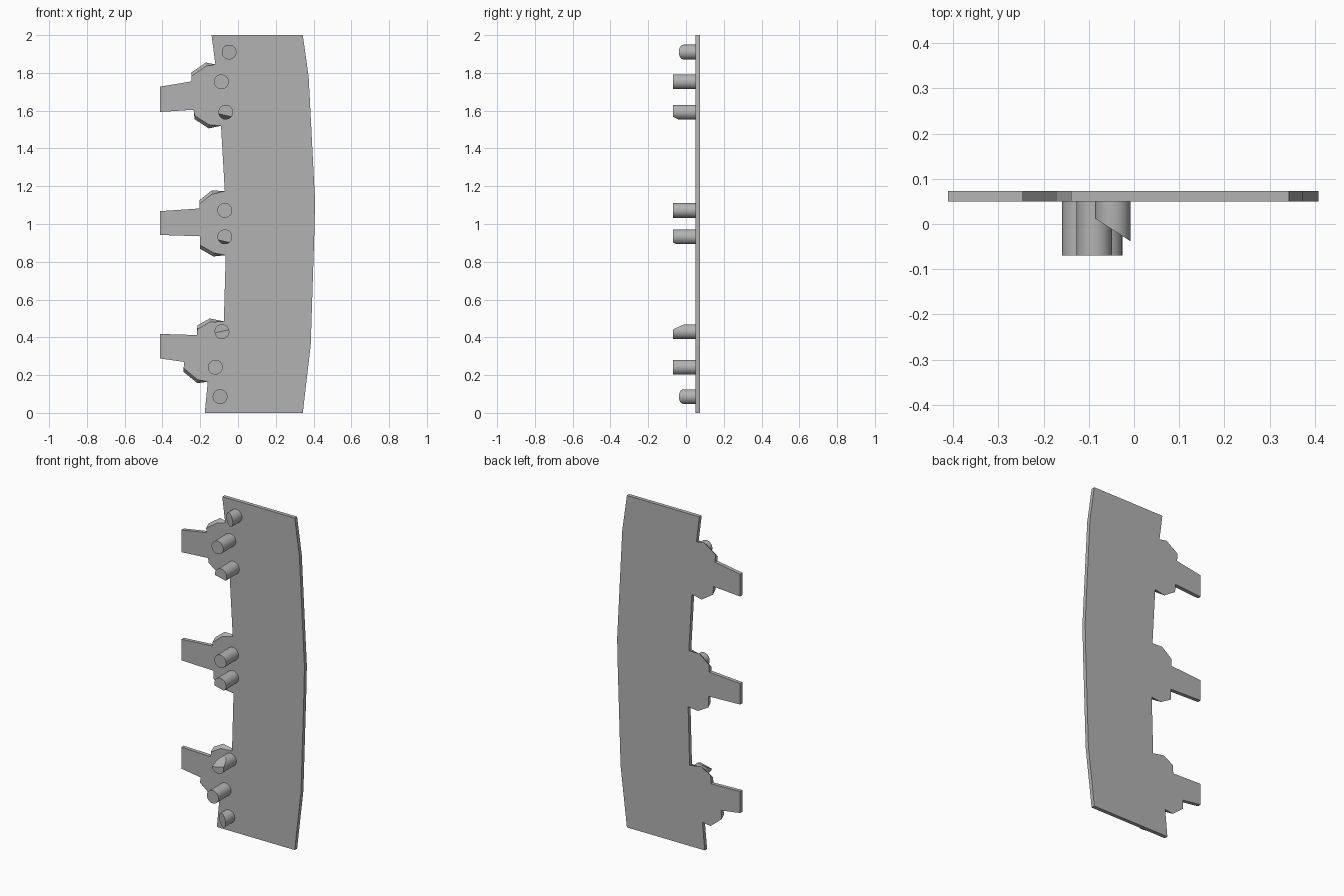
import bpy, bmesh, math
from mathutils import Vector, Matrix

cube = bpy.data.objects.get("Cube")
if cube:
    bpy.data.objects.remove(cube, do_unlink=True)

grey = bpy.data.materials.new("plain grey")
grey.use_nodes = True
grey.diffuse_color = (0.45, 0.45, 0.45, 1)
grey.node_tree.nodes["Principled BSDF"].inputs["Base Color"].default_value = (0.45, 0.45, 0.45, 1)

FRONT, BACK, PEG_END = 0.05, 0.073, -0.07
CHAMFER = 0.02


def make_object(name, bm):
    bmesh.ops.recalc_face_normals(bm, faces=bm.faces)
    mesh = bpy.data.meshes.new(name)
    bm.to_mesh(mesh)
    bm.free()
    mesh.materials.append(grey)
    obj = bpy.data.objects.new(name, mesh)
    bpy.context.collection.objects.link(obj)
    return obj


# Each half tab, from the plate edge outwards: root, peak, shoulder, neck, tip
lower_halves = [
    [(-0.16, 0.165), (-0.215, 0.157), (-0.288, 0.217), (-0.285, 0.27), (-0.412, 0.288)],
    [(-0.065, 0.835), (-0.13, 0.828), (-0.2, 0.868), (-0.2, 0.935), (-0.412, 0.942)],
    [(-0.09, 1.52), (-0.155, 1.506), (-0.23, 1.555), (-0.235, 1.605), (-0.412, 1.593)],
]
upper_halves = [
    [(-0.075, 0.485), (-0.15, 0.5), (-0.215, 0.463), (-0.218, 0.412), (-0.412, 0.418)],
    [(-0.07, 1.175), (-0.14, 1.177), (-0.205, 1.125), (-0.205, 1.082), (-0.412, 1.068)],
    [(-0.12, 1.845), (-0.17, 1.855), (-0.247, 1.802), (-0.245, 1.755), (-0.412, 1.727)],
]

# Plate outline; the third value shifts shoulder points on the front for the chamfer
outline = [(0.343, 2, 0), (0.374, 1.78, 0), (0.408, 1.12, 0), (0.404, 0.95, 0),
           (0.385, 0.36, 0), (0.343, 0, 0), (-0.176, 0, 0)]
for low, up in zip(lower_halves, upper_halves):
    outline += [(x, z, CHAMFER if i in (1, 2) else 0) for i, (x, z) in enumerate(low)]
    outline += [(x, z, -CHAMFER if i in (1, 2) else 0)
                for i, (x, z) in reversed(list(enumerate(up)))]
outline.append((-0.14, 2, 0))

bm = bmesh.new()
front = [bm.verts.new((x, FRONT, z + shift)) for x, z, shift in outline]
back = [bm.verts.new((x, BACK, z)) for x, z, shift in outline]
bm.faces.new(front)
bm.faces.new(back[::-1])
for i in range(len(outline)):
    j = (i + 1) % len(outline)
    bm.faces.new((front[i], back[i], back[j], front[j]))
make_object("plate", bm)


# Round pegs, some with a slanted cut through the end
def peg(name, x, z, cut_point=None, cut_normal=None):
    bm = bmesh.new()
    turn = Matrix.Translation((x, (FRONT + PEG_END) / 2, z)) @ Matrix.Rotation(math.pi / 2, 4, "X")
    bmesh.ops.create_cone(bm, cap_ends=True, segments=40, radius1=0.039, radius2=0.039,
                          depth=FRONT - PEG_END, matrix=turn)
    if cut_point:
        geom = bm.verts[:] + bm.edges[:] + bm.faces[:]
        cut = bmesh.ops.bisect_plane(bm, geom=geom, plane_co=Vector(cut_point),
                                     plane_no=Vector(cut_normal).normalized(), clear_outer=True)
        rim = [e for e in cut["geom_cut"] if isinstance(e, bmesh.types.BMEdge)]
        bmesh.ops.holes_fill(bm, edges=rim, sides=0)
    obj = make_object(name, bm)
    bpy.ops.object.select_all(action="DESELECT")
    obj.select_set(True)
    bpy.context.view_layer.objects.active = obj
    bpy.ops.object.shade_smooth_by_angle(angle=math.radians(25))


slant = (-0.54, -0.84, 0)
under = (-0.2, -0.53, -0.85)
peg("top_peg", -0.047, 1.91, (-0.008, -0.038, 1.91), slant)
peg("upper_tab_peg_high", -0.088, 1.753)
peg("upper_tab_peg_low", -0.065, 1.592, (-0.065, PEG_END, 1.575), under)
peg("middle_tab_peg_high", -0.07, 1.072)
peg("middle_tab_peg_low", -0.07, 0.932, (-0.07, PEG_END, 0.908), under)
peg("lower_tab_peg_high", -0.085, 0.43, (-0.085, PEG_END, 0.432), (-0.19, -0.48, 0.87))
peg("lower_tab_peg_low", -0.12, 0.242)
peg("bottom_peg", -0.095, 0.086, (-0.056, -0.038, 0.086), slant)
